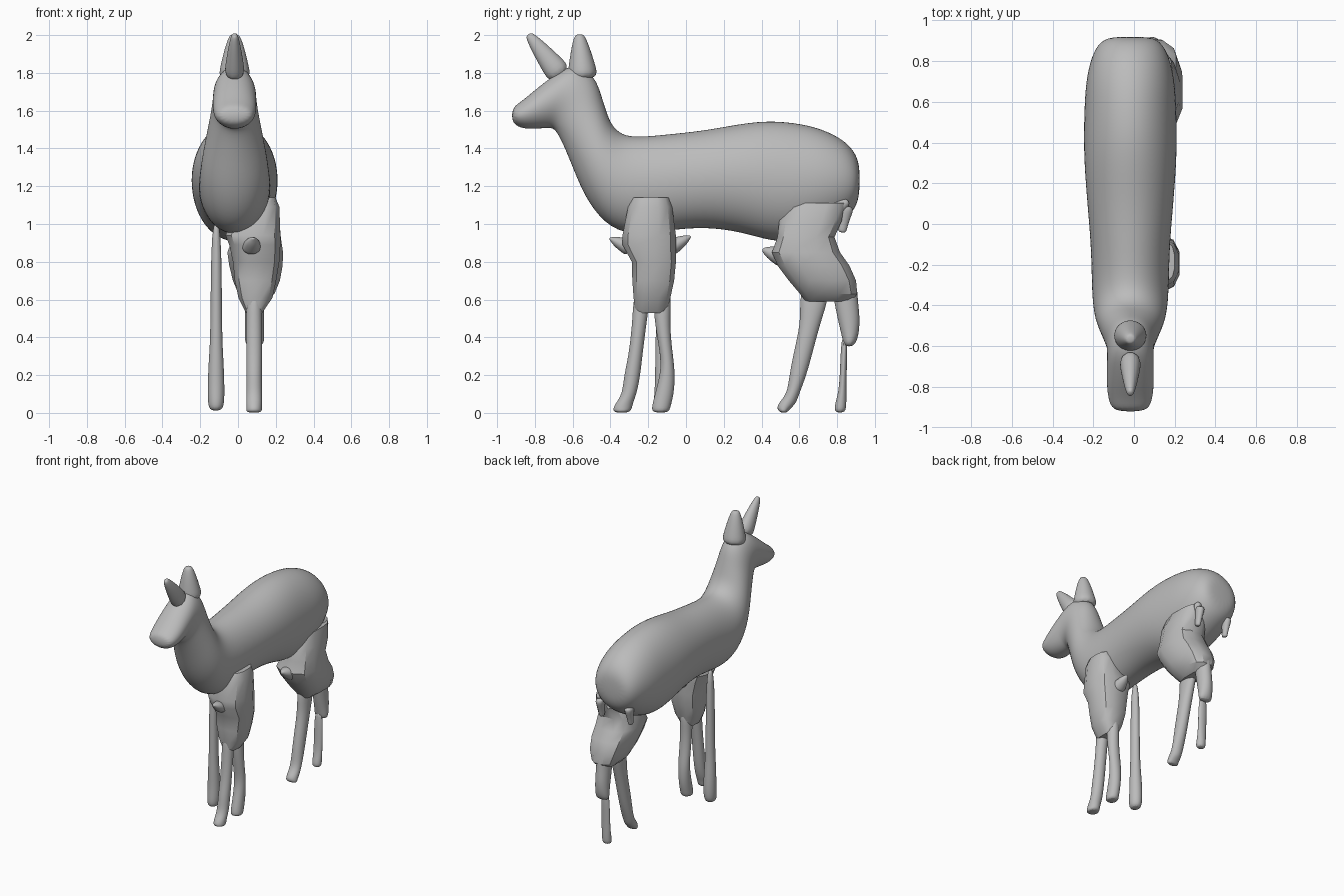
import bpy
import bmesh
from math import cos, sin, pi, radians, copysign
from mathutils import Vector

default = bpy.data.objects.get("Cube")
if default:
    bpy.data.objects.remove(default, do_unlink=True)

# Single plain grey material
grey = bpy.data.materials.new("plain grey")
grey.use_nodes = True
colour = (.5, .5, .5, 1)
grey.diffuse_color = colour
grey.node_tree.nodes["Principled BSDF"].inputs["Base Color"].default_value = colour

MIDDLE = -.018


def finish(name, bm, angle, subdivide=True):
    """Turn a bmesh into a shaded, coloured object."""
    bmesh.ops.recalc_face_normals(bm, faces=bm.faces)
    mesh = bpy.data.meshes.new(name)
    bm.to_mesh(mesh)
    bm.free()
    mesh.materials.append(grey)
    obj = bpy.data.objects.new(name, mesh)
    bpy.context.collection.objects.link(obj)
    if subdivide:
        smooth = obj.modifiers.new("smooth surface", "SUBSURF")
        smooth.levels = smooth.render_levels = 2
    bpy.ops.object.select_all(action="DESELECT")
    obj.select_set(True)
    bpy.context.view_layer.objects.active = obj
    bpy.ops.object.shade_smooth_by_angle(angle=radians(angle))
    return obj


def loft(name, rings, sides=16, power=1.0, angle=60, subdivide=True):
    """Skin a chain of rounded sections, each spanning two side points and a width."""
    bm = bmesh.new()
    loops = []
    for start, end, low, high in rings:
        centre = (start + end) / 2
        half = (start - end) / 2
        loop = []
        for i in range(sides):
            turn = 2 * pi * (i + .5) / sides
            across = copysign(abs(cos(turn)) ** power, cos(turn))
            along = copysign(abs(sin(turn)) ** power, sin(turn))
            point = centre + half * along
            x = (low + high) / 2 + (high - low) / 2 * across
            loop.append(bm.verts.new((x, point.x, point.y)))
        loops.append(loop)
    for first, second in zip(loops, loops[1:]):
        for i in range(sides):
            j = (i + 1) % sides
            bm.faces.new((first[i], first[j], second[j], second[i]))
    for cap in (loops[0], loops[-1]):
        bm.faces.new(cap)
    return finish(name, bm, angle, subdivide)


def spine_loft(name, rows):
    """Loft from rows of upper y, z, lower y, z and half width."""
    return loft(name, [(Vector((a, b)), Vector((c, d)), MIDDLE - w, MIDDLE + w)
                       for a, b, c, d, w in rows])


def level_loft(name, rows, **options):
    """Loft from rows of height, front y, back y, low x and high x."""
    return loft(name, [(Vector((front, z)), Vector((back, z)), low, high)
                       for z, front, back, low, high in rows], **options)


def leg(name, rows, low=.042, high=.128):
    """Slim leg with a constant sideways width."""
    return level_loft(name, [(z, front, back, low, high) for z, front, back in rows],
                      sides=12)


def spike(name, base, tip, wide, deep, blunt=.3):
    """Tapered blunt horn between two points, used for ears, tufts and tail."""
    base, tip = Vector(base), Vector(tip)
    direction = tip - base
    turn = direction.to_track_quat("Z", "X")
    side = Vector((1, 0, 0))
    other = direction.cross(side).normalized()
    if other.length < .5:
        other = turn @ Vector((0, 1, 0))
    bm = bmesh.new()
    loops = []
    for t, size in ((0, 1), (.3, .85), (.7, .58), (.93, blunt + .06), (1, blunt * .7)):
        loops.append([bm.verts.new(base + direction * t
                                   + side * (wide * size * cos(i * pi / 5))
                                   + other * (deep * size * sin(i * pi / 5)))
                      for i in range(10)])
    for first, second in zip(loops, loops[1:]):
        for i in range(10):
            j = (i + 1) % 10
            bm.faces.new((first[i], first[j], second[j], second[i]))
    for cap in (loops[0], loops[-1]):
        bm.faces.new(cap)
    return finish(name, bm, 60)


# Body, neck and head in one skin
spine_loft("body_neck_and_head", [
    (.92, 1.29, .92, 1.17, .08),
    (.905, 1.37, .9, 1.07, .15),
    (.84, 1.45, .81, 1, .195),
    (.72, 1.51, .7, .94, .222),
    (.6, 1.54, .58, .9, .23),
    (.45, 1.555, .45, .9, .234),
    (.3, 1.54, .3, .95, .232),
    (.1, 1.5, .1, .98, .216),
    (-.1, 1.48, -.1, .96, .198),
    (-.25, 1.465, -.29, .93, .194),
    (-.34, 1.475, -.43, .99, .19),
    (-.395, 1.53, -.54, 1.14, .176),
    (-.42, 1.6, -.61, 1.32, .152),
    (-.445, 1.68, -.67, 1.46, .13),
    (-.48, 1.79, -.7, 1.5, .118),
    (-.59, 1.86, -.72, 1.505, .116),
    (-.7, 1.79, -.75, 1.505, .118),
    (-.79, 1.72, -.81, 1.5, .118),
    (-.87, 1.65, -.88, 1.505, .108),
    (-.92, 1.62, -.925, 1.54, .08),
])

# Two ears, one behind the other on the centre line
spike("front_ear", (MIDDLE, -.66, 1.78), (MIDDLE, -.835, 2.005), .06, .075)
spike("rear_ear", (MIDDLE, -.545, 1.76), (MIDDLE, -.565, 2.005), .095, .09)

# Blocky upper legs with faceted tops
level_loft("front_upper_leg", [
    (1.14, -.28, -.09, .1, .2),
    (1.09, -.31, -.07, 0, .222),
    (.94, -.34, -.05, -.07, .228),
    (.89, -.34, -.05, -.05, .228),
    (.8, -.29, -.05, -.03, .222),
    (.7, -.287, -.06, -.02, .205),
    (.61, -.28, -.08, 0, .185),
    (.53, -.27, -.1, .04, .13),
], sides=12, power=.75, angle=35, subdivide=False)
level_loft("hind_upper_leg", [
    (1.11, .55, .84, .1, .19),
    (1.02, .49, .83, 0, .222),
    (.93, .48, .79, -.03, .23),
    (.85, .45, .82, -.06, .242),
    (.78, .48, .87, -.05, .24),
    (.7, .54, .905, -.03, .225),
    (.63, .6, .91, 0, .195),
    (.59, .63, .88, .04, .14),
], sides=12, power=.75, angle=35, subdivide=False)

# Slim lower legs
leg("front_leg_forward", [
    (.66, -.28, -.18), (.5, -.283, -.205), (.3, -.305, -.23), (.2, -.33, -.24),
    (.1, -.338, -.26), (.05, -.375, -.28), (.02, -.39, -.285), (0, -.38, -.3)])
leg("front_leg_back", [
    (.66, -.18, -.07), (.5, -.17, -.085), (.35, -.145, -.075), (.24, -.13, -.058),
    (.12, -.16, -.058), (.03, -.185, -.08), (0, -.18, -.09)])
leg("hind_leg_forward", [
    (.7, .59, .79), (.5, .61, .72), (.35, .575, .68), (.2, .545, .64),
    (.1, .535, .6), (.05, .485, .585), (.02, .48, .55), (0, .5, .535)])
leg("hind_leg_hock", [
    (.72, .76, .91), (.6, .78, .91), (.5, .8, .925), (.4, .825, .915), (.35, .835, .89)],
    .035, .14)
leg("hind_leg_back", [
    (.42, .82, .86), (.2, .815, .85), (.1, .805, .85), (.04, .785, .85), (0, .785, .845)],
    .05, .12)

# Lone straight leg on the other side
level_loft("right_front_leg", [
    (1.05, -.16, -.09, -.146, -.084),
    (.42, -.16, -.09, -.145, -.085),
    (.28, -.165, -.08, -.157, -.075),
    (.15, -.165, -.07, -.162, -.07),
    (.05, -.175, -.07, -.162, -.07),
    (.01, -.165, -.09, -.15, -.085),
], sides=12)

# Pointed tufts around the upper legs and hanging tail scraps
spike("front_tuft", (.07, -.29, .87), (.08, -.405, .925), .06, .05, .15)
spike("middle_tuft", (.08, -.09, .87), (.08, .025, .935), .06, .05, .15)
spike("hind_tuft", (.08, .52, .82), (.08, .405, .865), .07, .06, .2)
spike("rump_tuft", (.12, .76, 1.06), (.13, .86, 1.12), .06, .06)
for name, x in (("right_tail_scrap", -.12), ("left_tail_scrap", .12)):
    spike(name, (x, .85, 1.1), (x, .825, .955), .035, .045, .5)
